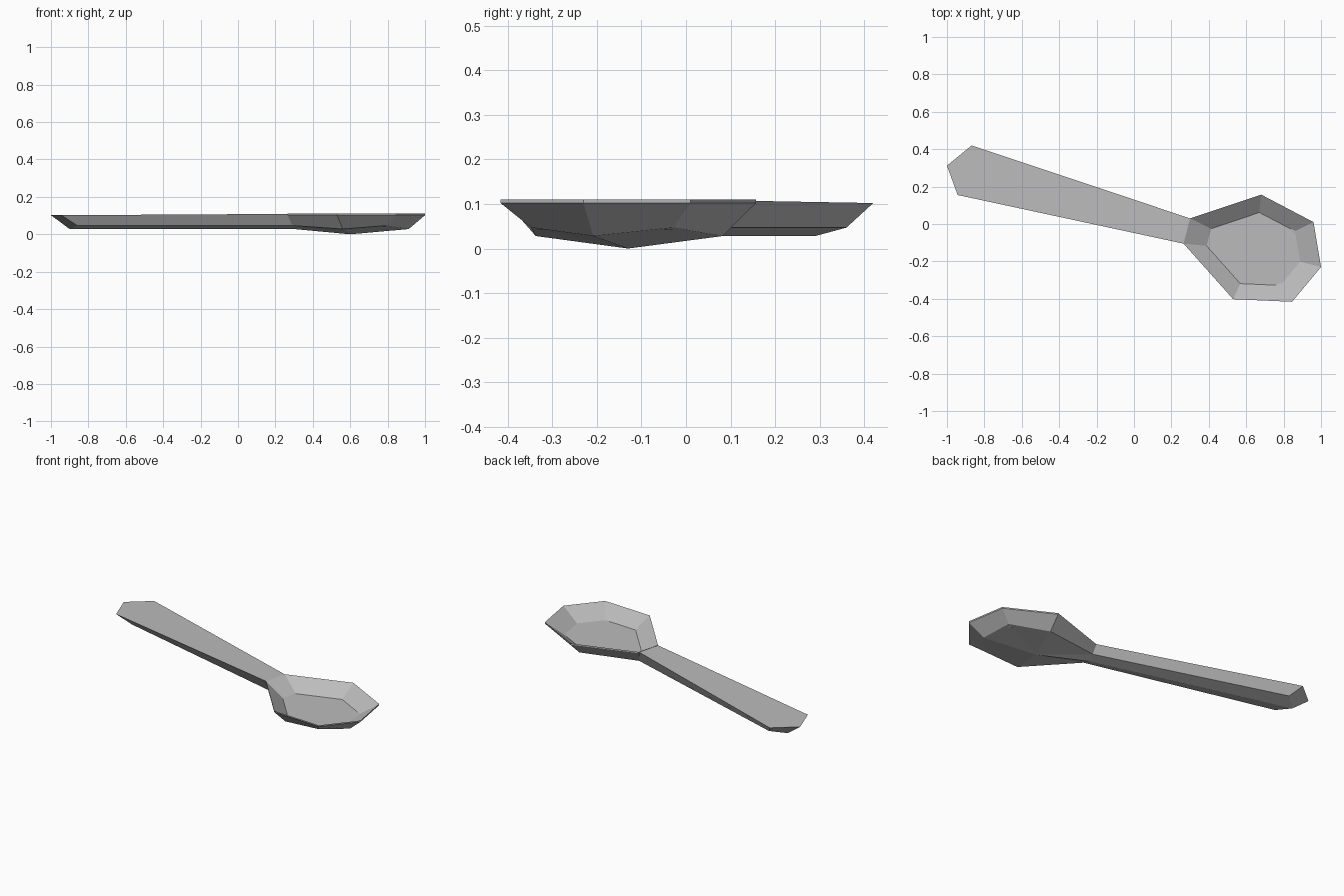
import bpy
import bmesh

cube = bpy.data.objects.get("Cube")
if cube:
    bpy.data.objects.remove(cube, do_unlink=True)

# One plain grey for the whole spoon
grey = bpy.data.materials.new("metal_grey")
grey.use_nodes = True
grey.diffuse_color = (0.5, 0.5, 0.5, 1)
bsdf = grey.node_tree.nodes["Principled BSDF"]
bsdf.inputs["Base Color"].default_value = grey.diffuse_color
bsdf.inputs["Roughness"].default_value = 0.6


def ring(bm, points):
    return [bm.verts.new(p) for p in points]


def bridge(bm, lower, upper, closed=True):
    """Join two rings of equal length with quads."""
    n = len(lower)
    for i in range(n if closed else n - 1):
        j = (i + 1) % n
        bm.faces.new((lower[i], lower[j], upper[j], upper[i]))


def finish(bm, name):
    bmesh.ops.recalc_face_normals(bm, faces=bm.faces)
    mesh = bpy.data.meshes.new(name)
    bm.to_mesh(mesh)
    bm.free()
    mesh.materials.append(grey)
    obj = bpy.data.objects.new(name, mesh)
    bpy.context.collection.objects.link(obj)
    return obj


# Shared neck section: rim corners, lower corners and the keel between them
RIM_Z, EDGE_Z, KEEL_Z, FLOOR_Z = 0.11, 0.047, 0.028, 0.041
neck_back, neck_front = (0.30, 0.03), (0.265, -0.105)
low_back, low_front = (0.31, 0.015, EDGE_Z), (0.29, -0.09, EDGE_Z)
neck_keel = (0.30, -0.035, KEEL_Z)

# Bowl: seven-sided rim, inset floor, faceted underside with one low point
outline = [neck_back, (0.68, 0.157), (0.96, 0.01), (1.0, -0.23),
           (0.845, -0.416), (0.53, -0.402), neck_front]
centre = (0.65, -0.142)


def scaled(point, factor, z):
    return tuple(c + (p - c) * factor for p, c in zip(point, centre)) + (z,)


bm = bmesh.new()
rim = ring(bm, [p + (RIM_Z,) for p in outline])
lip = ring(bm, [p + (RIM_Z - 0.008,) for p in outline])
floor = ring(bm, [scaled(p, 0.68, FLOOR_Z) for p in outline])
under = ring(bm, [low_back]
             + [scaled(p, 0.75, EDGE_Z if i % 2 else KEEL_Z)
                for i, p in enumerate(outline[1:-1])]
             + [low_front])
keel = bm.verts.new(neck_keel)
lowest = bm.verts.new((0.60, -0.13, 0))

bm.faces.new(floor)
bridge(bm, floor, rim)
bridge(bm, lip, rim)
bridge(bm, under, lip, closed=False)
bm.faces.new((lip[0], lip[-1], under[-1], keel, under[0]))
loop = under + [keel]
for a, b in zip(loop, loop[1:] + loop[:1]):
    bm.faces.new((a, b, lowest))
finish(bm, "bowl")

# Handle: flat pointed top, tapered sides and a shallow keel underneath
bm = bmesh.new()
END_Z = 0.102
top = ring(bm, [neck_back + (0.109,), (-0.868, 0.42, END_Z), (-1.0, 0.312, END_Z),
                (-0.943, 0.155, END_Z), neck_front + (0.109,)])
low = ring(bm, [low_back, (-0.82, 0.36, EDGE_Z), (-0.90, 0.29, KEEL_Z),
                (-0.86, 0.19, EDGE_Z), low_front])
keel = bm.verts.new(neck_keel)
bm.faces.new(top)
bridge(bm, low, top, closed=False)
bm.faces.new((low[0], low[1], low[2], keel))
bm.faces.new((low[2], low[3], low[4], keel))
bm.faces.new((top[0], low[0], keel, low[4], top[4]))
finish(bm, "handle")
